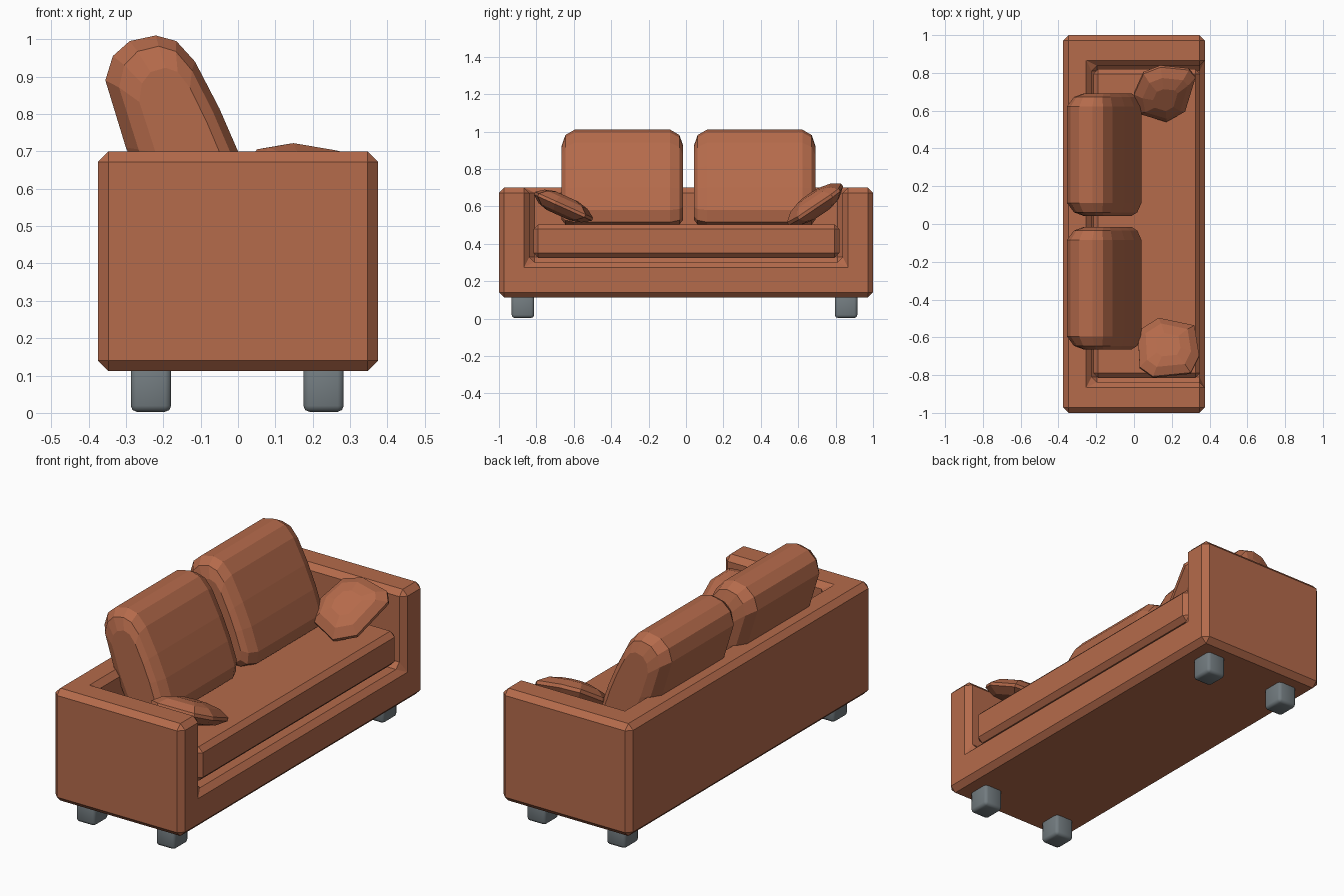
import bpy, bmesh, math
from mathutils import Vector

if "Cube" in bpy.data.objects:
    bpy.data.objects.remove(bpy.data.objects["Cube"])


def material(name, rgb):
    m = bpy.data.materials.new(name)
    m.diffuse_color = (*rgb, 1)
    m.use_nodes = True
    m.node_tree.nodes["Principled BSDF"].inputs["Base Color"].default_value = m.diffuse_color
    return m


LEATHER = material("rust_brown_fabric", (0.46, 0.145, 0.07))
GREY = material("grey_leg", (0.17, 0.20, 0.215))


def finish(name, bm, mat):
    bmesh.ops.recalc_face_normals(bm, faces=bm.faces)
    me = bpy.data.meshes.new(name)
    bm.to_mesh(me)
    bm.free()
    me.materials.append(mat)
    ob = bpy.data.objects.new(name, me)
    bpy.context.collection.objects.link(ob)
    return ob


def box(name, lo, hi, mat):
    bm = bmesh.new()
    bmesh.ops.create_cube(bm, size=1)
    for v in bm.verts:
        v.co = [a + (b - a) * (c + 0.5) for a, b, c in zip(lo, hi, v.co)]
    return finish(name, bm, mat)


def apply(ob, kind, **settings):
    mod = ob.modifiers.new(kind.title(), kind)
    for k, v in settings.items():
        setattr(mod, k, v)
    bpy.context.view_layer.objects.active = ob
    bpy.ops.object.modifier_apply(modifier=mod.name)


def loft(name, rings, mat):
    """Skin a list of equal-length closed rings and cap both ends."""
    bm = bmesh.new()
    loops = [[bm.verts.new(p) for p in r] for r in rings]
    n = len(loops[0])
    for a, b in zip(loops, loops[1:]):
        for i in range(n):
            j = (i + 1) % n
            bm.faces.new((a[i], a[j], b[j], b[i]))
    bm.faces.new(loops[0])
    bm.faces.new(loops[-1])
    return finish(name, bm, mat)


# Body: block with a seat well cut out, edges chamfered
body = box("sofa_body", (-0.375, -1, 0.112), (0.375, 1, 0.70), LEATHER)
well = box("well_cutter", (-0.225, -0.838, 0.302), (0.6, 0.838, 1.0), LEATHER)
well.hide_render = True
apply(body, 'BOOLEAN', operation='DIFFERENCE', object=well, solver='EXACT')
bpy.data.objects.remove(well)
apply(body, 'BEVEL', width=0.028, segments=1, limit_method='ANGLE')

# Seat cushion
seat = box("seat_cushion", (-0.215, -0.815, 0.325), (0.35, 0.82, 0.503), LEATHER)
apply(seat, 'BEVEL', width=0.025, segments=1)

# Leaning back cushions: side profile lofted along y with rounded ends
PROFILE = [(-0.20, 0.50), (-0.30, 0.71), (-0.355, 0.89), (-0.335, 0.955),
           (-0.29, 0.995), (-0.22, 1.01), (-0.165, 0.995), (-0.115, 0.94),
           (-0.05, 0.815), (0.0, 0.70), (0.04, 0.58), (0.03, 0.515), (-0.02, 0.49)]
for name, yc in (("back_cushion_left", -0.34), ("back_cushion_right", 0.367)):
    rings = []
    for dy, sx, sz in ((-0.325, 0.58, 0.76), (-0.305, 0.82, 0.92), (-0.255, 1, 1),
                       (0.255, 1, 1), (0.305, 0.82, 0.92), (0.325, 0.58, 0.76)):
        ring = []
        for x, z in PROFILE:
            cx = -0.10 - 0.38 * (z - 0.65)      # lean line of the cushion
            ring.append((cx + (x - cx) * sx - 0.38 * (sz - 1) * (z - 0.65),
                         yc + dy, 0.65 + (z - 0.65) * sz))
        rings.append(ring)
    loft(name, rings, LEATHER)


# Throw pillows: plan outline on a tilted plane, puffed on both sides
def pillow(name, outline, centre, slope_x, slope_y, half):
    c = Vector(centre)
    normal = Vector((-slope_x, -slope_y, 1)).normalized()
    rings = []
    for t, s in ((-1, 0.40), (-0.72, 0.74), (-0.15, 1), (0.15, 1), (0.72, 0.74), (1, 0.40)):
        ring = []
        for x, y in outline:
            dx, dy = (x - c.x) * s, (y - c.y) * s
            ring.append(c + Vector((dx, dy, slope_x * dx + slope_y * dy)) + normal * t * half)
        rings.append(ring)
    loft(name, rings, LEATHER)


pillow("throw_pillow_right",
       [(0.0, 0.69), (0.05, 0.80), (0.14, 0.835), (0.29, 0.82), (0.325, 0.78),
        (0.27, 0.60), (0.17, 0.545), (0.02, 0.59)],
       (0.16, 0.69, 0.61), -0.10, 0.70, 0.06)
pillow("throw_pillow_left",
       [(0.02, -0.57), (0.13, -0.50), (0.32, -0.54), (0.345, -0.70), (0.30, -0.79),
        (0.10, -0.81), (0.03, -0.76)],
       (0.18, -0.665, 0.605), 0.0, -0.45, 0.055)

# Legs
for x in (-0.233, 0.229):
    for y in (-0.872, 0.856):
        leg = box("leg", (x - 0.054, y - 0.06, 0.003), (x + 0.054, y + 0.06, 0.13), GREY)
        apply(leg, 'BEVEL', width=0.016, segments=2)
        bpy.ops.object.select_all(action='DESELECT')
        leg.select_set(True)
        bpy.context.view_layer.objects.active = leg
        bpy.ops.object.shade_smooth_by_angle(angle=math.radians(50))
